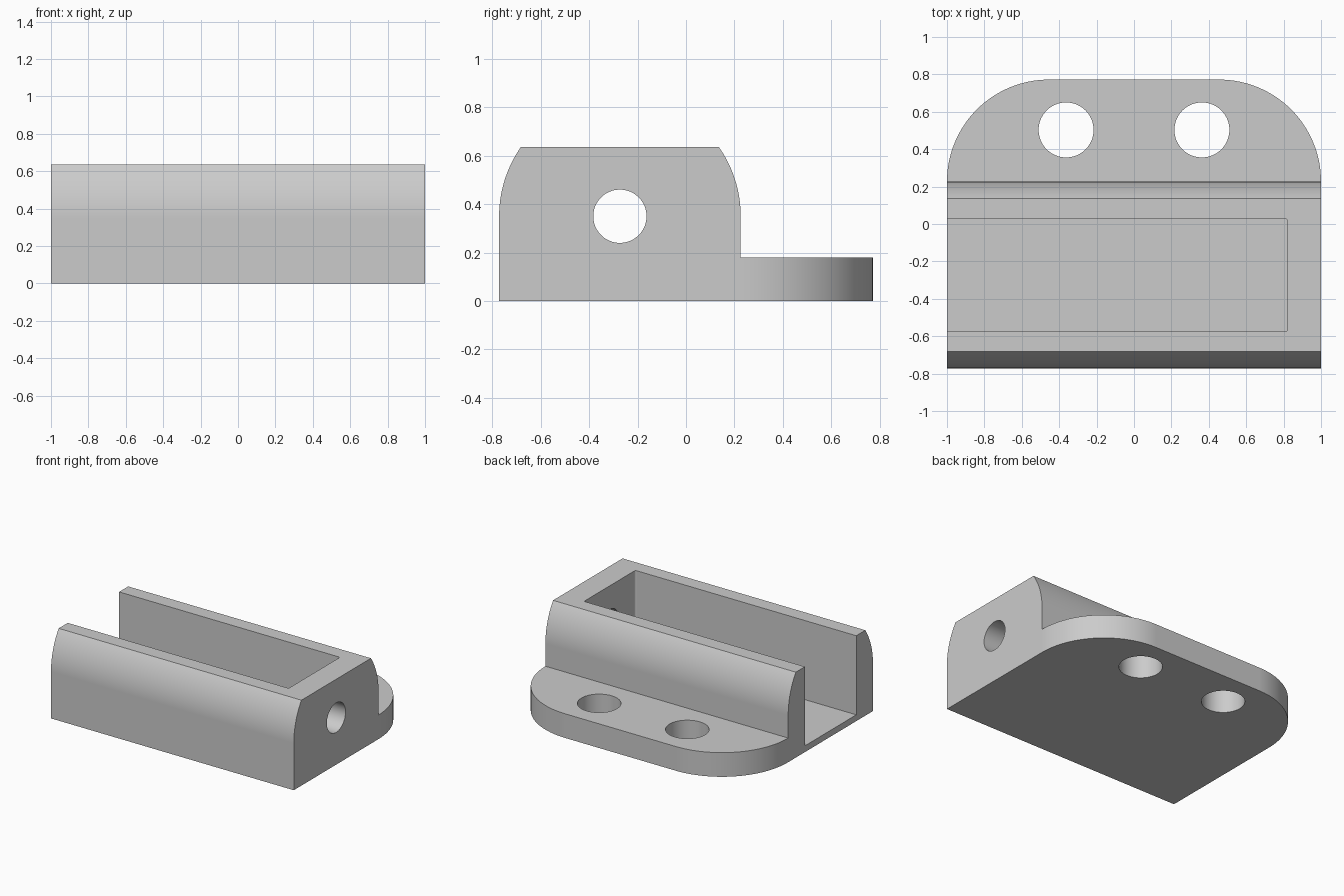
import bpy, bmesh
from math import pi, sin, cos, acos
from mathutils import Vector, Matrix

cube = bpy.data.objects.get("Cube")
if cube:
    bpy.data.objects.remove(cube, do_unlink=True)

# Main dimensions
HALF_X, HALF_Y = 1.0, 0.772
TOP, FLANGE_TOP, FLOOR = 0.636, 0.18, 0.047
BODY_R = 0.499
AXIS_Y, AXIS_Z = -HALF_Y + BODY_R, 0.35

grey = bpy.data.materials.new("plain grey")
grey.use_nodes = True
colour = (0.6, 0.6, 0.6, 1)
grey.diffuse_color = colour
grey.node_tree.nodes["Principled BSDF"].inputs["Base Color"].default_value = colour


def arc(cx, cy, r, start, end, steps):
    """Points along a circular arc, angles in radians."""
    angles = [start + (end - start) * i / steps for i in range(steps + 1)]
    return [(cx + r * cos(a), cy + r * sin(a)) for a in angles]


def prism(name, outline, low, high, along_x=False):
    """Extrude a closed outline along z, or a (y, z) outline along x."""
    bm = bmesh.new()
    place = (lambda p: (low, *p)) if along_x else (lambda p: (*p, low))
    face = bm.faces.new([bm.verts.new(place(p)) for p in outline])
    shift = Vector((high - low, 0, 0) if along_x else (0, 0, high - low))
    result = bmesh.ops.extrude_face_region(bm, geom=[face])
    moved = [g for g in result["geom"] if isinstance(g, bmesh.types.BMVert)]
    bmesh.ops.translate(bm, verts=moved, vec=shift)
    bmesh.ops.recalc_face_normals(bm, faces=bm.faces)
    mesh = bpy.data.meshes.new(name)
    bm.to_mesh(mesh)
    bm.free()
    mesh.materials.append(grey)
    obj = bpy.data.objects.new(name, mesh)
    bpy.context.collection.objects.link(obj)
    return obj


def combine(target, other, operation):
    """Apply a boolean, then discard the second solid."""
    mod = target.modifiers.new(other.name, "BOOLEAN")
    mod.operation, mod.solver, mod.object = operation, "EXACT", other
    bpy.context.view_layer.objects.active = target
    bpy.ops.object.modifier_apply(modifier=mod.name)
    bpy.data.objects.remove(other, do_unlink=True)


def circle(cx, cy, r):
    return arc(cx, cy, r, 0, 2 * pi, 64)[:-1]


# Housing body: straight sides that curve inward to a flat top
top_half = (BODY_R**2 - (TOP - AXIS_Z)**2) ** 0.5
lean = acos(top_half / BODY_R)
profile = [(AXIS_Y - BODY_R, 0), (AXIS_Y + BODY_R, 0)]
profile += arc(AXIS_Y, AXIS_Z, BODY_R, 0, lean, 16)
profile += arc(AXIS_Y, AXIS_Z, BODY_R, pi - lean, pi, 16)
bracket = prism("slotted_bracket", profile, -HALF_X, HALF_X, along_x=True)

# Rear mounting flange with large rounded corners
CORNER_R = 0.545
cx, cy = HALF_X - CORNER_R, HALF_Y - CORNER_R
outline = [(-HALF_X, 0.12), (HALF_X, 0.12)]
outline += arc(cx, cy, CORNER_R, 0, pi / 2, 32)
outline += arc(-cx, cy, CORNER_R, pi / 2, pi, 32)
combine(bracket, prism("mounting_flange", outline, 0, FLANGE_TOP), "UNION")

# Channel, open at the top and the right end
END, SLOT, FILLET = 0.82, 0.302, 0.012
slot = [(-1.2, AXIS_Y - SLOT)]
slot += arc(END - FILLET, AXIS_Y - SLOT + FILLET, FILLET, -pi / 2, 0, 4)
slot += arc(END - FILLET, AXIS_Y + SLOT - FILLET, FILLET, 0, pi / 2, 4)
slot += [(-1.2, AXIS_Y + SLOT)]
combine(bracket, prism("channel_cutter", slot, FLOOR, 1), "DIFFERENCE")

# Round hole through the closed end wall
end_hole = prism("end_hole_cutter", circle(AXIS_Y, AXIS_Z, 0.11), 0.7, 1.2, along_x=True)
combine(bracket, end_hole, "DIFFERENCE")

# Pair of screw holes through the flange
for side in (-1, 1):
    hole = prism("screw_hole_cutter", circle(side * 0.363, 0.503, 0.147), -0.2, 0.4)
    combine(bracket, hole, "DIFFERENCE")

# Smooth curves with crisp edges
bpy.ops.object.select_all(action="DESELECT")
bracket.select_set(True)
bpy.context.view_layer.objects.active = bracket
bpy.ops.object.shade_smooth_by_angle(angle=pi / 6)
weighted = bracket.modifiers.new("even_shading", "WEIGHTED_NORMAL")
weighted.keep_sharp = True
